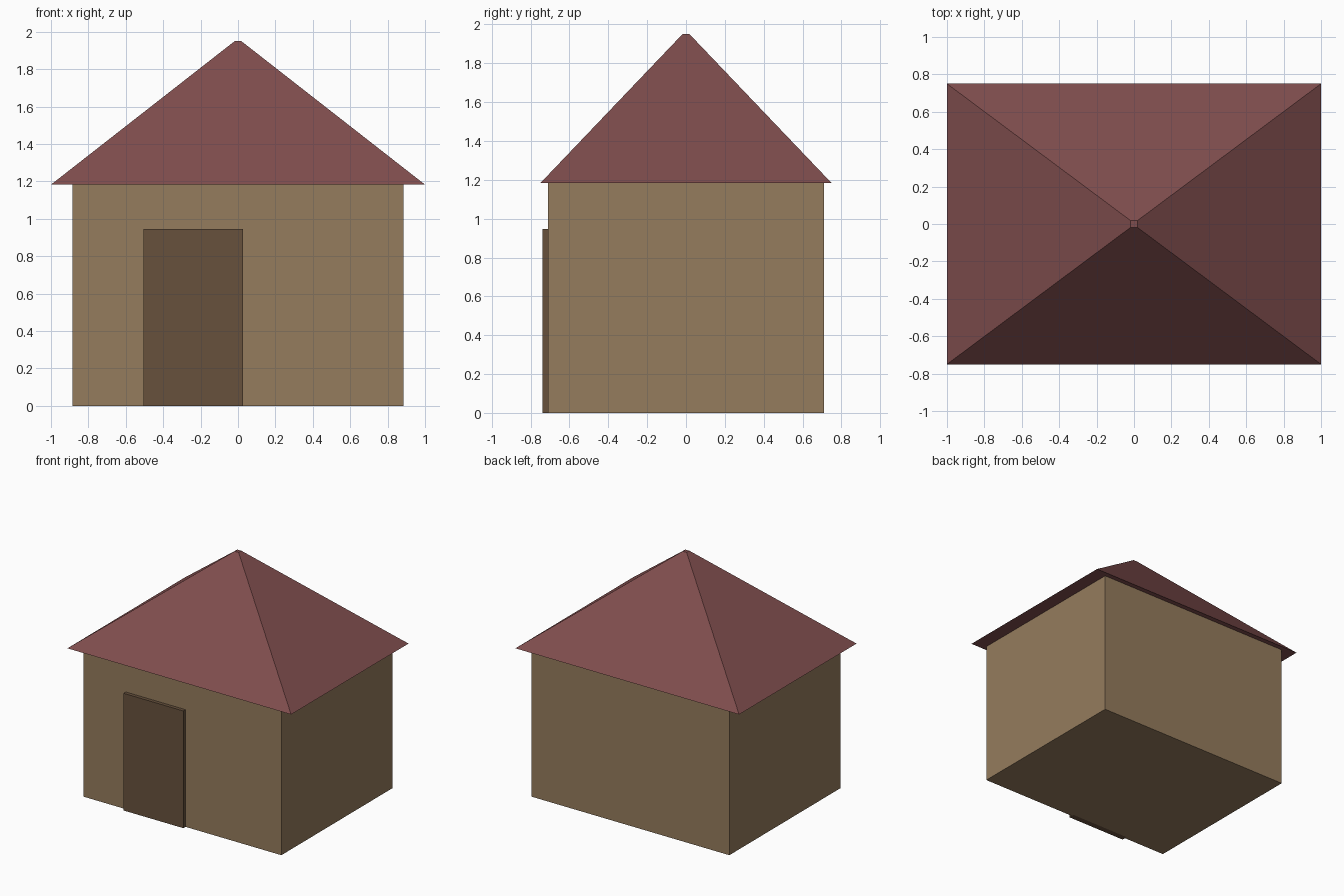
import bpy
import bmesh

cube = bpy.data.objects.get("Cube")
if cube:
    bpy.data.objects.remove(cube, do_unlink=True)


def make_material(name, rgb):
    mat = bpy.data.materials.new(name)
    mat.use_nodes = True
    colour = (*rgb, 1.0)
    mat.diffuse_color = colour
    bsdf = mat.node_tree.nodes["Principled BSDF"]
    bsdf.inputs["Base Color"].default_value = colour
    bsdf.inputs["Roughness"].default_value = 0.9
    return mat


def make_block(name, low, high, mat, top_half=None):
    """Box between two corners; top_half pulls the top in to a small square."""
    bm = bmesh.new()
    bmesh.ops.create_cube(bm, size=2)
    for v in bm.verts:
        is_top = v.co.z > 0
        for i in range(3):
            v.co[i] = high[i] if v.co[i] > 0 else low[i]
        if top_half and is_top:
            v.co.x = top_half if v.co.x > 0 else -top_half
            v.co.y = top_half if v.co.y > 0 else -top_half
    bmesh.ops.recalc_face_normals(bm, faces=bm.faces)
    mesh = bpy.data.meshes.new(name)
    bm.to_mesh(mesh)
    bm.free()
    mesh.materials.append(mat)
    obj = bpy.data.objects.new(name, mesh)
    bpy.context.collection.objects.link(obj)
    return obj


wall_tan = make_material("wall tan", (0.30, 0.20, 0.11))
roof_red = make_material("roof red", (0.215, 0.075, 0.075))
door_brown = make_material("door brown", (0.136, 0.083, 0.046))

# House body
make_block("walls", (-0.885, -0.71, 0), (0.885, 0.71, 1.185), wall_tan)

# Overhanging hipped roof with a tiny flat cap
make_block("roof", (-1, -0.75, 1.183), (1, 0.75, 1.95), roof_red, top_half=0.018)

# Door slab standing proud of the front wall
make_block("door", (-0.505, -0.738, 0), (0.028, -0.69, 0.947), door_brown)
